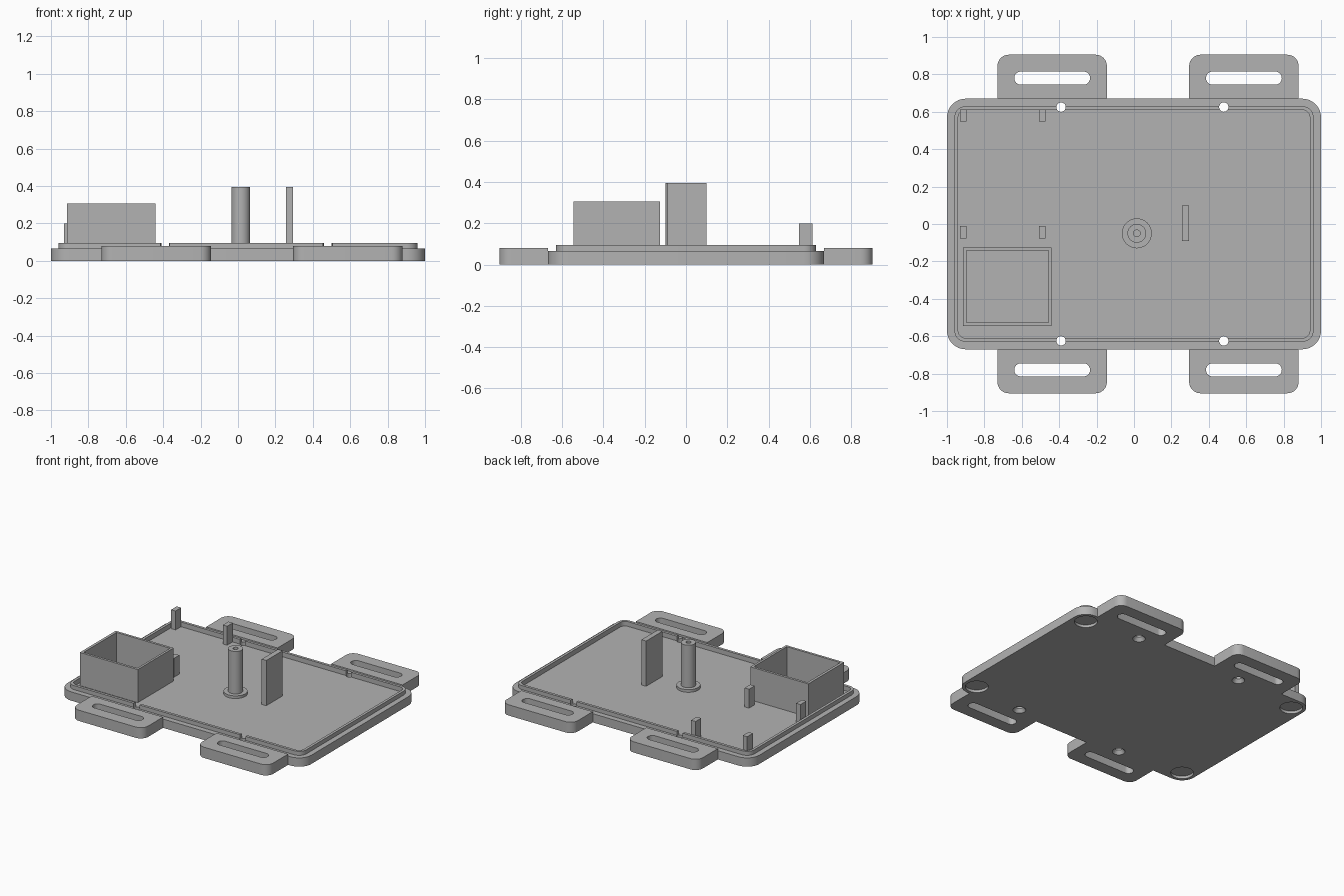
import bpy, bmesh, math

cube = bpy.data.objects.get("Cube")
if cube:
    bpy.data.objects.remove(cube)

grey = bpy.data.materials.new("plain grey")
grey.use_nodes = True
colour = (0.45, 0.45, 0.45, 1)
grey.diffuse_color = colour
grey.node_tree.nodes["Principled BSDF"].inputs["Base Color"].default_value = colour

FLOOR = 0.06
RIM = 0.095


def finish(name, bm):
    bmesh.ops.recalc_face_normals(bm, faces=bm.faces)
    mesh = bpy.data.meshes.new(name)
    bm.to_mesh(mesh)
    bm.free()
    mesh.materials.append(grey)
    obj = bpy.data.objects.new(name, mesh)
    bpy.context.collection.objects.link(obj)
    return obj


def slab(name, x0, x1, y0, y1, z0, z1, radii=(0, 0, 0, 0), steps=8):
    """Extruded rectangle; radii run counter-clockwise from the +x +y corner."""
    bm = bmesh.new()
    corners = [(x1, y1, -1, -1), (x0, y1, 1, -1), (x0, y0, 1, 1), (x1, y0, -1, 1)]
    ring = []
    for i, ((x, y, sx, sy), r) in enumerate(zip(corners, radii)):
        for k in range(steps + 1 if r else 1):
            a = math.pi / 2 * (i + k / steps)
            px = x + sx * r + r * math.cos(a) if r else x
            py = y + sy * r + r * math.sin(a) if r else y
            ring.append(bm.verts.new((px, py, z0)))
    face = bm.faces.new(ring)
    top = bmesh.ops.extrude_face_region(bm, geom=[face])["geom"]
    moved = [v for v in top if isinstance(v, bmesh.types.BMVert)]
    bmesh.ops.translate(bm, verts=moved, vec=(0, 0, z1 - z0))
    return finish(name, bm)


def rod(name, x, y, z0, z1, r0, r1=None):
    bm = bmesh.new()
    bmesh.ops.create_cone(bm, cap_ends=True, segments=40, radius1=r0,
                          radius2=r0 if r1 is None else r1, depth=z1 - z0)
    bmesh.ops.translate(bm, verts=bm.verts, vec=(x, y, (z0 + z1) / 2))
    return finish(name, bm)


def cut(target, cutters):
    """Subtract each cutter for good, then remove it."""
    bpy.context.view_layer.objects.active = target
    for c in cutters:
        mod = target.modifiers.new("cut", "BOOLEAN")
        mod.operation, mod.solver, mod.object = "DIFFERENCE", "EXACT", c
        bpy.ops.object.modifier_apply(modifier=mod.name)
        bpy.data.objects.remove(c)


def screw_holes():
    holes = []
    for x in (-0.39, 0.48):
        for y in (-0.625, 0.625):
            holes.append(rod("hole", x, y, -0.1, 0.2, 0.025))
            holes.append(rod("countersink", x, y, -0.01, 0.03, 0.05, 0.022))
    return holes


parts = []

# Base plate with round foot recesses underneath
plate = slab("base_plate", -1, 1, -0.67, 0.67, 0, 0.065, (0.1,) * 4)
feet = [rod("recess", x, y, -0.05, 0.02, 0.077) for x in (-0.9, 0.9) for y in (-0.57, 0.57)]
well = slab("well", -0.94, 0.94, -0.61, 0.61, FLOOR, 0.2, (0.04,) * 4)
cut(plate, feet + screw_holes() + [well])
parts.append(plate)

# Raised rim around the tray, notched by the screw holes
rim = slab("raised_rim", -0.96, 0.96, -0.63, 0.63, FLOOR, RIM, (0.06,) * 4)
hollow = slab("hollow", -0.94, 0.94, -0.61, 0.61, 0, 0.2, (0.04,) * 4)
cut(rim, [hollow] + screw_holes())
parts.append(rim)

# Four slotted strap tabs
for side, x in (("right", -0.4375), ("left", 0.5875)):
    for end, s in (("front", -1), ("back", 1)):
        y0, y1 = sorted((s * 0.67, s * 0.905))
        r = 0.06
        radii = (r, r, 0, 0) if s > 0 else (0, 0, r, r)
        tab = slab(f"{end}_{side}_tab", x - 0.2925, x + 0.2925, y0, y1, 0, 0.08, radii)
        ym = s * 0.78
        slot = slab("slot", x - 0.2025, x + 0.2025, ym - 0.035, ym + 0.035, -0.1, 0.2, (0.0345,) * 4)
        cut(tab, [slot])
        parts.append(tab)

# Open box
box = slab("open_box", -0.915, -0.44, -0.545, -0.125, FLOOR, 0.305)
cut(box, [slab("cavity", -0.895, -0.457, -0.527, -0.143, 0, 0.5)])
parts.append(box)

# Small board posts
for x in (-0.913, -0.49):
    for y in (-0.045, 0.58):
        parts.append(slab("board_post", x - 0.018, x + 0.018, y - 0.033, y + 0.033, FLOOR, 0.2))

# Hollow pillar on a flange
px, py = 0.015, -0.05
pillar = rod("pillar", px, py, FLOOR, 0.395, 0.05)
flange = rod("pillar_flange", px, py, FLOOR, 0.08, 0.08)
for part in (pillar, flange):
    cut(part, [rod("bore", px, py, 0, 0.6, 0.018)])
    parts.append(part)

# Upright fin
parts.append(slab("upright_fin", 0.257, 0.295, -0.09, 0.1, FLOOR, 0.395))

# Smooth the round walls, keep edges crisp
bpy.ops.object.select_all(action="DESELECT")
for p in parts:
    p.select_set(True)
bpy.context.view_layer.objects.active = plate
bpy.ops.object.shade_smooth_by_angle(angle=math.radians(30))
